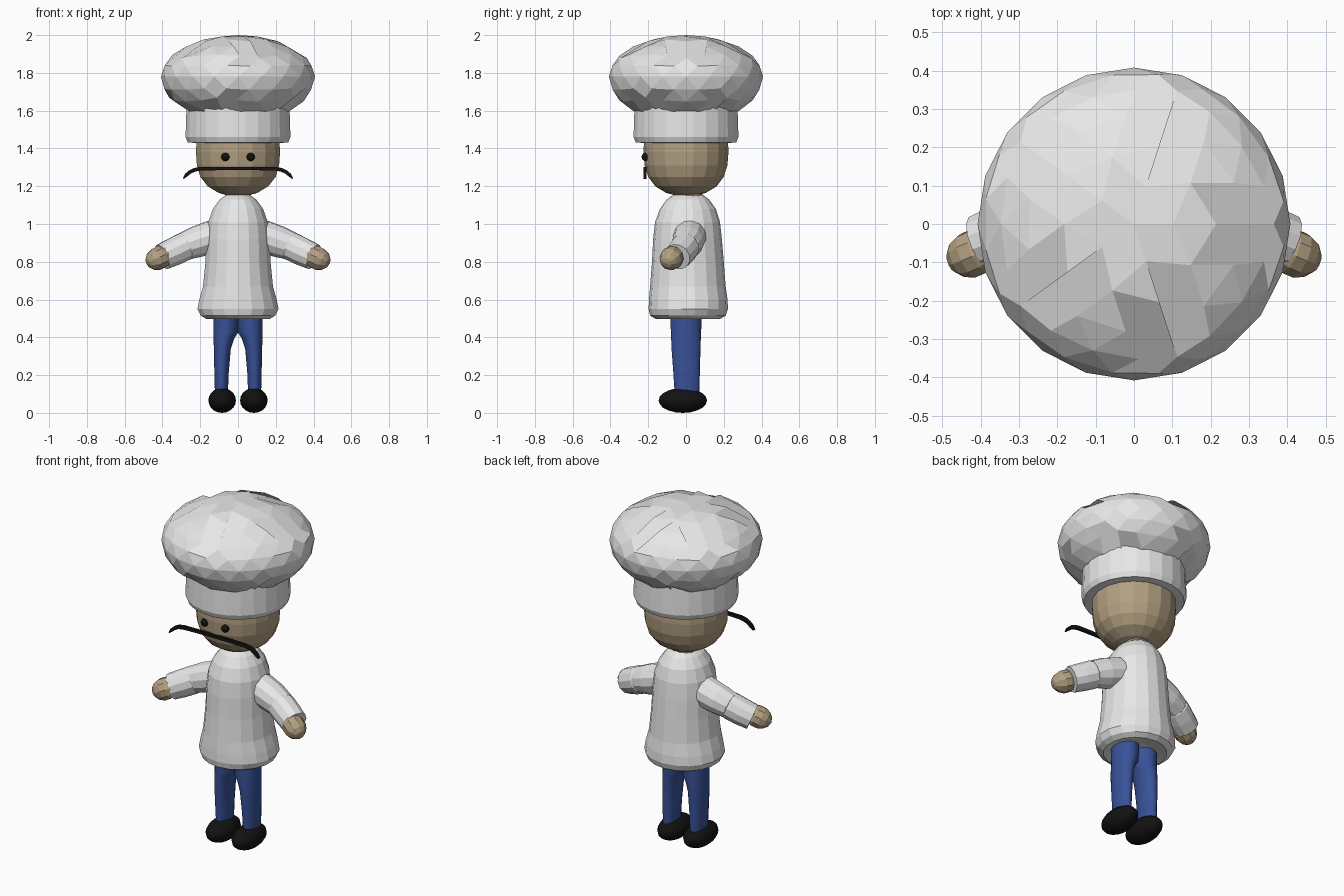
import bpy, bmesh, math
from mathutils import Vector, Matrix

if "Cube" in bpy.data.objects:
    bpy.data.objects.remove(bpy.data.objects["Cube"])


def material(name, rgb):
    m = bpy.data.materials.new(name)
    m.diffuse_color = (*rgb, 1)
    m.use_nodes = True
    m.node_tree.nodes["Principled BSDF"].inputs["Base Color"].default_value = m.diffuse_color
    return m


WHITE = material("white_cloth", (0.8, 0.8, 0.8))
SKIN = material("skin", (0.45, 0.35, 0.22))
BLUE = material("blue_denim", (0.04, 0.085, 0.32))
BLACK = material("black", (0.006, 0.006, 0.006))


def finish(name, bm, mat, smooth=None):
    bmesh.ops.recalc_face_normals(bm, faces=bm.faces[:])
    me = bpy.data.meshes.new(name)
    bm.to_mesh(me)
    bm.free()
    me.materials.append(mat)
    ob = bpy.data.objects.new(name, me)
    bpy.context.collection.objects.link(ob)
    if smooth:
        bpy.ops.object.select_all(action='DESELECT')
        ob.select_set(True)
        bpy.context.view_layer.objects.active = ob
        bpy.ops.object.shade_smooth_by_angle(angle=math.radians(smooth))
    return ob


def loft(name, rings, mat, seg=16, smooth=None, axis=(0, 0, 1)):
    """Skin a stack of elliptical rings: (cx, cy, cz, rx, ry), each facing the axis."""
    bm = bmesh.new()
    rot = Vector((0, 0, 1)).rotation_difference(Vector(axis))
    loops = []
    for cx, cy, cz, rx, ry in rings:
        loop = []
        for i in range(seg):
            a = 2 * math.pi * (i + 0.5) / seg
            p = rot @ Vector((rx * math.cos(a), ry * math.sin(a), 0))
            loop.append(bm.verts.new(p + Vector((cx, cy, cz))))
        loops.append(loop)
    for a, b in zip(loops, loops[1:]):
        for i in range(seg):
            j = (i + 1) % seg
            bm.faces.new((a[i], a[j], b[j], b[i]))
    bm.faces.new(loops[0][::-1])
    bm.faces.new(loops[-1])
    return finish(name, bm, mat, smooth)


def ball(name, center, radii, mat, seg=12, rows=8, axis=(0, 0, 1), smooth=None):
    bm = bmesh.new()
    bmesh.ops.create_uvsphere(bm, u_segments=seg, v_segments=rows, radius=1)
    rot = Vector((0, 0, 1)).rotation_difference(Vector(axis)).to_matrix().to_4x4()
    bm.transform(Matrix.Translation(center) @ rot @ Matrix.Diagonal((*radii, 1)))
    return finish(name, bm, mat, smooth)


# Puffy hat top: faceted ball, fuller below its widest line
bm = bmesh.new()
bmesh.ops.create_icosphere(bm, subdivisions=3, radius=1)
for v in bm.verts:
    v.co = (v.co.x * 0.408, v.co.y * 0.408, 1.78 + v.co.z * (0.22 if v.co.z > 0 else 0.25))
bmesh.ops.dissolve_limit(bm, angle_limit=math.radians(9), verts=bm.verts[:], edges=bm.edges[:])
finish("hat_puff", bm, WHITE)

# Hat band with a rounded lower rim
loft("hat_band", [(0, 0, 1.43, 0.24, 0.24), (0, 0, 1.432, 0.268, 0.268),
                  (0, 0, 1.46, 0.28, 0.28), (0, 0, 1.53, 0.278, 0.278),
                  (0, 0, 1.62, 0.275, 0.275)], WHITE, 24)

# Head and neck
loft("head", [(0, 0, 1.147, 0.04, 0.04), (0, 0, 1.165, 0.105, 0.105),
              (0, 0, 1.20, 0.163, 0.163), (0, 0, 1.25, 0.203, 0.2),
              (0, 0, 1.31, 0.221, 0.219), (0, 0, 1.38, 0.226, 0.225),
              (0, 0, 1.45, 0.222, 0.222)], SKIN, 18)
loft("neck", [(0, 0.02, 1.10, 0.07, 0.07), (0, 0.02, 1.18, 0.07, 0.07)], SKIN, 12)

# Long jacket with a flared hem
loft("jacket", [(0, 0.01, 0.515, 0.08, 0.08), (0, 0.01, 0.497, 0.17, 0.17),
                (0, 0.01, 0.515, 0.2, 0.2), (0, 0.012, 0.55, 0.218, 0.21),
                (0, 0.012, 0.60, 0.208, 0.208), (0, 0.01, 0.67, 0.188, 0.2),
                (0, 0.01, 0.80, 0.175, 0.19), (0, 0.008, 0.92, 0.17, 0.182),
                (0, 0.008, 1.01, 0.16, 0.172), (0, 0.01, 1.08, 0.135, 0.148),
                (0, 0.01, 1.13, 0.098, 0.112), (0, 0.012, 1.16, 0.055, 0.07)], WHITE, 18)

# Moustache: thin ribbon following a drooping curve
bm = bmesh.new()
half = [(0, 1.294, 0.009), (0.1, 1.294, 0.009), (0.2, 1.292, 0.01), (0.23, 1.287, 0.01),
        (0.255, 1.275, 0.01), (0.275, 1.258, 0.009), (0.29, 1.24, 0.003)]
path = [(-x, z, w) for x, z, w in half[:0:-1]] + half
sections = []
for k, (x, z, w) in enumerate(path):
    p, q = path[max(k - 1, 0)], path[min(k + 1, len(path) - 1)]
    n = Vector((p[1] - q[1], q[0] - p[0])).normalized() * w
    sections.append([bm.verts.new((x + s * n.x, y, z + s * n.y))
                     for s, y in ((1, -0.226), (-1, -0.226), (-1, -0.21), (1, -0.21))])
for a, b in zip(sections, sections[1:]):
    for i in range(4):
        j = (i + 1) % 4
        bm.faces.new((a[i], a[j], b[j], b[i]))
bm.faces.new(sections[0])
bm.faces.new(sections[-1])
finish("moustache", bm, BLACK)

for side, s in (("left", 1), ("right", -1)):
    # Eyes
    ball(side + "_eye", (s * 0.067, -0.213, 1.355), (0.022, 0.022, 0.022), BLACK, smooth=60)
    # Sleeves in two overlapping segments, then the hand
    loft(side + "_upper_sleeve",
         [(s * 0.08, 0.02, 0.945, 0.07, 0.07), (s * 0.13, 0.02, 0.935, 0.088, 0.088),
          (s * 0.22, 0.012, 0.905, 0.084, 0.084), (s * 0.29, 0.0, 0.88, 0.074, 0.074),
          (s * 0.31, -0.005, 0.873, 0.055, 0.055)],
         WHITE, 12, axis=(s * 0.2, -0.02, -0.07))
    loft(side + "_lower_sleeve",
         [(s * 0.26, 0.004, 0.893, 0.066, 0.066), (s * 0.285, -0.002, 0.88, 0.077, 0.077),
          (s * 0.34, -0.022, 0.853, 0.076, 0.076), (s * 0.40, -0.046, 0.826, 0.072, 0.072)],
         WHITE, 12, axis=(s * 0.14, -0.06, -0.065))
    ball(side + "_hand", (s * 0.418, -0.076, 0.82), (0.063, 0.063, 0.075), SKIN, 10, 7,
         axis=(s * 0.14, -0.06, -0.065))
    # Trouser legs meeting at the crotch
    loft(side + "_trouser_leg",
         [(s * 0.062, 0, 0.56, 0.07, 0.085), (s * 0.063, 0, 0.43, 0.068, 0.082),
          (s * 0.074, 0, 0.395, 0.056, 0.08), (s * 0.083, 0, 0.34, 0.046, 0.078),
          (s * 0.087, 0.003, 0.22, 0.039, 0.072), (s * 0.088, 0.005, 0.10, 0.035, 0.066)],
         BLUE, 16, smooth=40)
    # Shoes
    ball(side + "_shoe", (s * 0.084, -0.017, 0.066), (0.073, 0.128, 0.066), BLACK, 16, 10, smooth=60)
